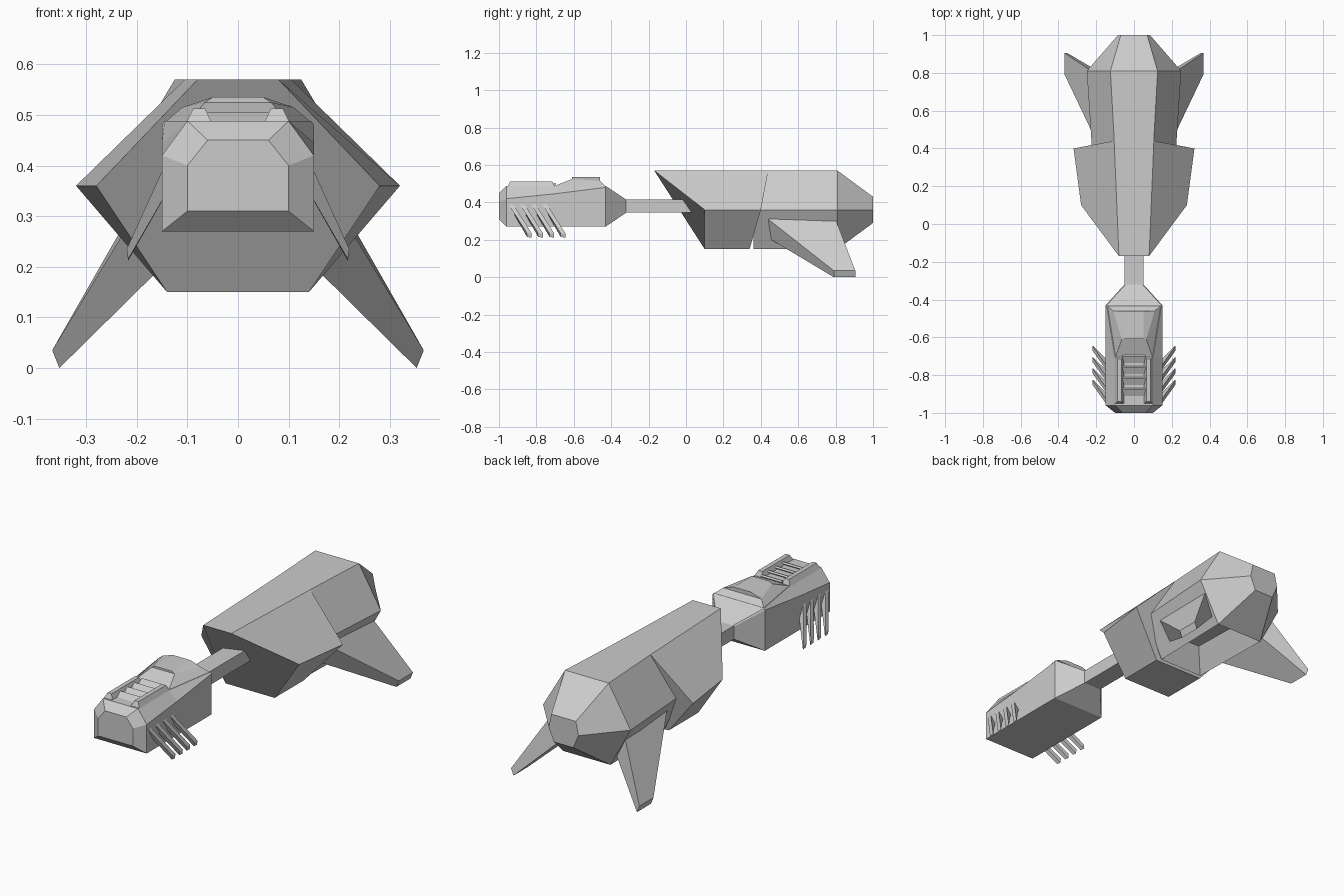
import bpy, bmesh
from mathutils import Vector


def finish(name, bm, smooth=False):
    bmesh.ops.recalc_face_normals(bm, faces=bm.faces)
    me = bpy.data.meshes.new(name)
    bm.to_mesh(me)
    bm.free()
    ob = bpy.data.objects.new(name, me)
    bpy.context.collection.objects.link(ob)
    return ob


def loft(bm, rings):
    """Skin a list of equal-length rings and cap both ends."""
    vs = [[bm.verts.new(p) for p in r] for r in rings]
    n = len(vs[0])
    for a, b in zip(vs, vs[1:]):
        for i in range(n):
            j = (i + 1) % n
            bm.faces.new((a[i], a[j], b[j], b[i]))
    return bm.faces.new(vs[0]), bm.faces.new(vs[-1][::-1])


def mirrored(pts):
    """Complete a top-to-bottom half section across x = 0."""
    return pts + [(-x, y, z) for x, y, z in reversed(pts)]


def solid(name, rings):
    bm = bmesh.new()
    loft(bm, rings)
    return finish(name, bm)


def mirror_x(ob):
    m = ob.modifiers.new("mirror", 'MIRROR')
    m.use_mirror_merge = False
    return ob


def rect(x, y, z0, z1):
    return mirrored([(x, y, z1), (x, y, z0)])


# rear hull: hexagonal loft with a stepped bay in its underside
bm = bmesh.new()
loft(bm, [mirrored([(a, y, zt), (b, y, 0.36), (c, y, zb)]) for y, a, b, c, zt, zb in
          [(0.36, 0.10, 0.22, 0.125, 0.57, 0.15),
           (0.81, 0.125, 0.25, 0.135, 0.57, 0.15),
           (1.0, 0.07, 0.085, 0.055, 0.43, 0.29)]])
bmesh.ops.recalc_face_normals(bm, faces=bm.faces)
bay = min(bm.faces, key=lambda f: f.calc_center_median().z)
for inset, depth in [(0.035, 0.05), (0.05, 0.07)]:
    bmesh.ops.inset_region(bm, faces=[bay], thickness=inset)
    bmesh.ops.translate(bm, verts=bay.verts, vec=(0, 0, depth))
finish("rear_hull", bm)

# flared collar with swept-forward brow
solid("hull_collar", [
    mirrored([(0.08, -0.17, 0.57), (0.28, 0.10, 0.36), (0.14, 0.10, 0.15)]),
    mirrored([(0.105, 0.44, 0.57), (0.32, 0.40, 0.36), (0.14, 0.34, 0.15)])])

# drooping rear fins
mirror_x(solid("rear_fin", [
    [(0.20, 0.44, 0.31), (0.21, 0.80, 0.31), (0.14, 0.78, 0.21), (0.14, 0.44, 0.21)],
    [(0.367, 0.79, 0.035), (0.367, 0.905, 0.035), (0.353, 0.905, 0), (0.353, 0.79, 0)]]))

# neck beam
solid("neck", [rect(0.05, -0.33, 0.345, 0.415), rect(0.05, 0.25, 0.345, 0.415)])

# head body: nose bevel, chamfered shoulders, rear taper
solid("head", [mirrored([(a, y, zt), (b, y, zs), (c, y, zb)]) for y, a, zt, b, zs, c, zb in
               [(-1.0, 0.06, 0.45, 0.10, 0.40, 0.10, 0.31),
                (-0.96, 0.10, 0.488, 0.15, 0.42, 0.15, 0.27),
                (-0.71, 0.10, 0.488, 0.15, 0.445, 0.15, 0.27),
                (-0.43, 0.145, 0.488, 0.15, 0.48, 0.15, 0.27),
                (-0.32, 0.045, 0.415, 0.05, 0.41, 0.05, 0.345)]])

# raised canopy behind the rails
solid("canopy", [
    [(-0.10, -0.71, 0.485), (0.10, -0.71, 0.485), (0.145, -0.43, 0.485), (-0.145, -0.43, 0.485)],
    [(-0.065, -0.61, 0.525), (0.065, -0.61, 0.525), (0.11, -0.46, 0.515), (-0.11, -0.46, 0.515)],
    [(-0.05, -0.61, 0.535), (0.05, -0.61, 0.535), (0.05, -0.46, 0.535), (-0.05, -0.46, 0.535)]])

# side rails of the roof vent
mirror_x(solid("vent_rail", [
    [(0.05, y0, 0.48), (0.065, y1, 0.513), (0.088, y1, 0.513), (0.105, y0, 0.48)]
    for y0, y1 in [(-0.955, -0.94), (-0.70, -0.715)]]))

# tilted slats between the rails
bm = bmesh.new()
for i in range(4):
    y = -0.92 + i * 0.058
    loft(bm, [[(x, y, 0.483), (x, y + 0.045, 0.505), (x, y + 0.052, 0.498), (x, y + 0.03, 0.48)]
              for x in (-0.06, 0.06)])
finish("vent_slats", bm)

# four swept gill blades on each side
bm = bmesh.new()
for i in range(4):
    d = Vector((0, i * 0.06, 0))
    rings = [[(0.11, -0.955, 0.40), (0.145, -0.955, 0.40), (0.145, -0.93, 0.40), (0.11, -0.93, 0.40)],
             [(0.217, -0.85, 0.215), (0.22, -0.85, 0.235), (0.22, -0.825, 0.235), (0.217, -0.825, 0.212)]]
    loft(bm, [[Vector(p) + d for p in r] for r in rings])
mirror_x(finish("gill_blades", bm))
